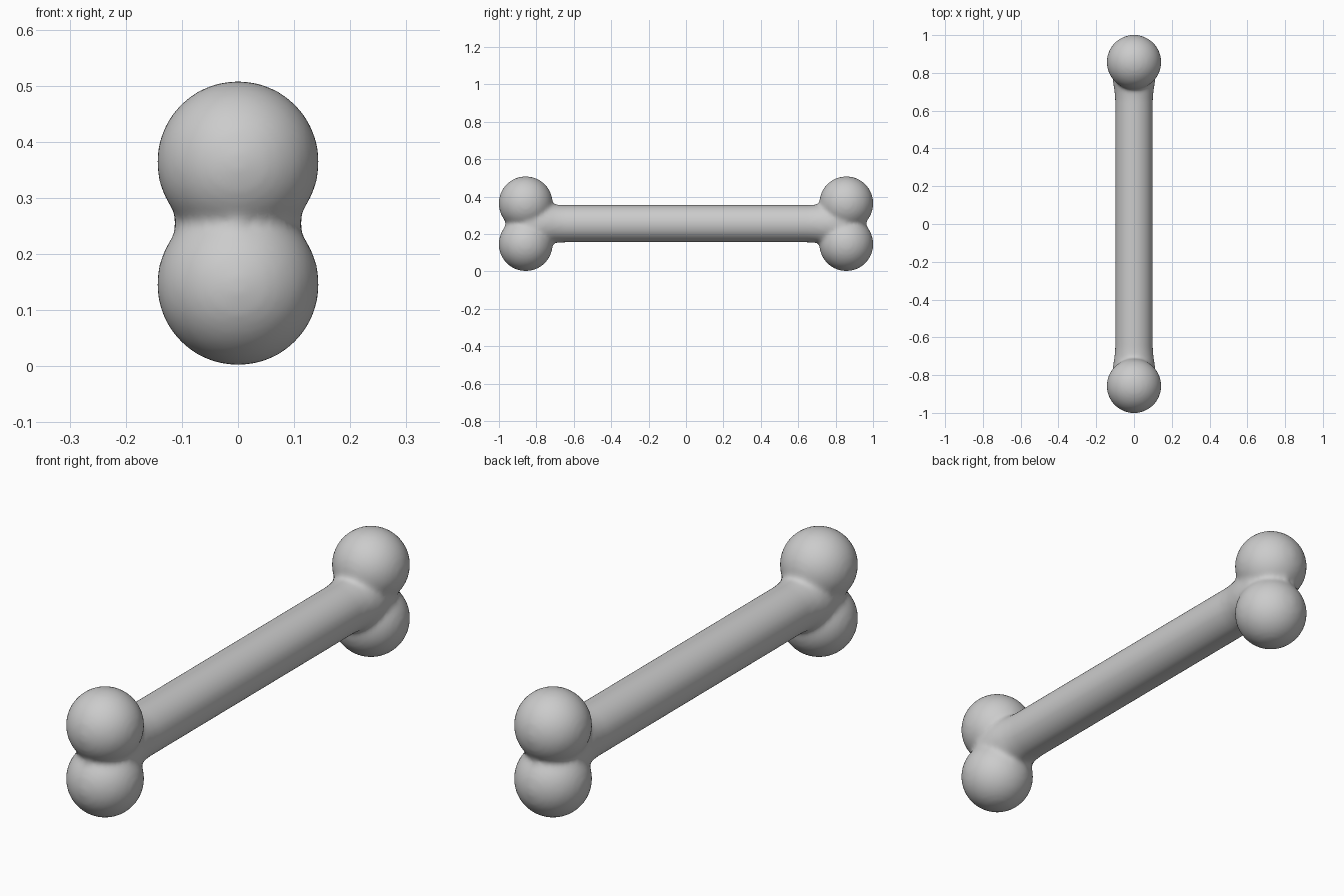
import bpy, bmesh
from math import pi
from mathutils import Matrix, Vector

if "Cube" in bpy.data.objects:
    bpy.data.objects.remove(bpy.data.objects["Cube"])

MID = 0.255        # height of the shaft axis
KNOB_Y = 0.857     # distance of knobs from the centre
KNOB_R = 0.1445

bm = bmesh.new()


def lathe(profile, matrix, sides=64):
    """Closed solid turned about local z from (radius, height) points."""
    rings = []
    for r, h in profile:
        ring = bmesh.ops.create_circle(
            bm, segments=sides, radius=r,
            matrix=matrix @ Matrix.Translation((0, 0, h)))["verts"]
        rings.append(ring)
    for a, b in zip(rings, rings[1:]):
        for i in range(sides):
            j = (i + 1) % sides
            bm.faces.new((a[i], a[j], b[j], b[i]))
    bm.faces.new(rings[0][::-1])
    bm.faces.new(rings[-1])


# Shaft along y, flaring gently into each end
flare = [(0.1, 0.66), (0.103, 0.70), (0.109, 0.735), (0.114, 0.78), (0.112, KNOB_Y)]
profile = [(r, -h) for r, h in reversed(flare)] + flare
lathe(profile, Matrix.Translation((0, 0, MID)) @ Matrix.Rotation(-pi / 2, 4, 'X'))

for side in (-1, 1):
    # Two round knobs, one above the other
    for up in (-1, 1):
        bmesh.ops.create_uvsphere(
            bm, u_segments=64, v_segments=32, radius=KNOB_R,
            matrix=Matrix.Translation((0, side * KNOB_Y, MID + up * 0.109)))
    # Soft waist between the knobs
    lathe([(0.118, -0.06), (0.112, -0.02), (0.112, 0.02), (0.118, 0.06)],
          Matrix.Translation((0, side * KNOB_Y, MID)))

bmesh.ops.recalc_face_normals(bm, faces=bm.faces)
mesh = bpy.data.meshes.new("bone")
bm.to_mesh(mesh)
bm.free()
bone = bpy.data.objects.new("bone", mesh)
bpy.context.collection.objects.link(bone)

# Fuse the parts into one skin and soften the joints
remesh = bone.modifiers.new("fuse", 'REMESH')
remesh.mode = 'VOXEL'
remesh.voxel_size = 0.01
remesh.use_smooth_shade = True
smooth = bone.modifiers.new("soften", 'SMOOTH')
smooth.factor = 0.5
smooth.iterations = 12
